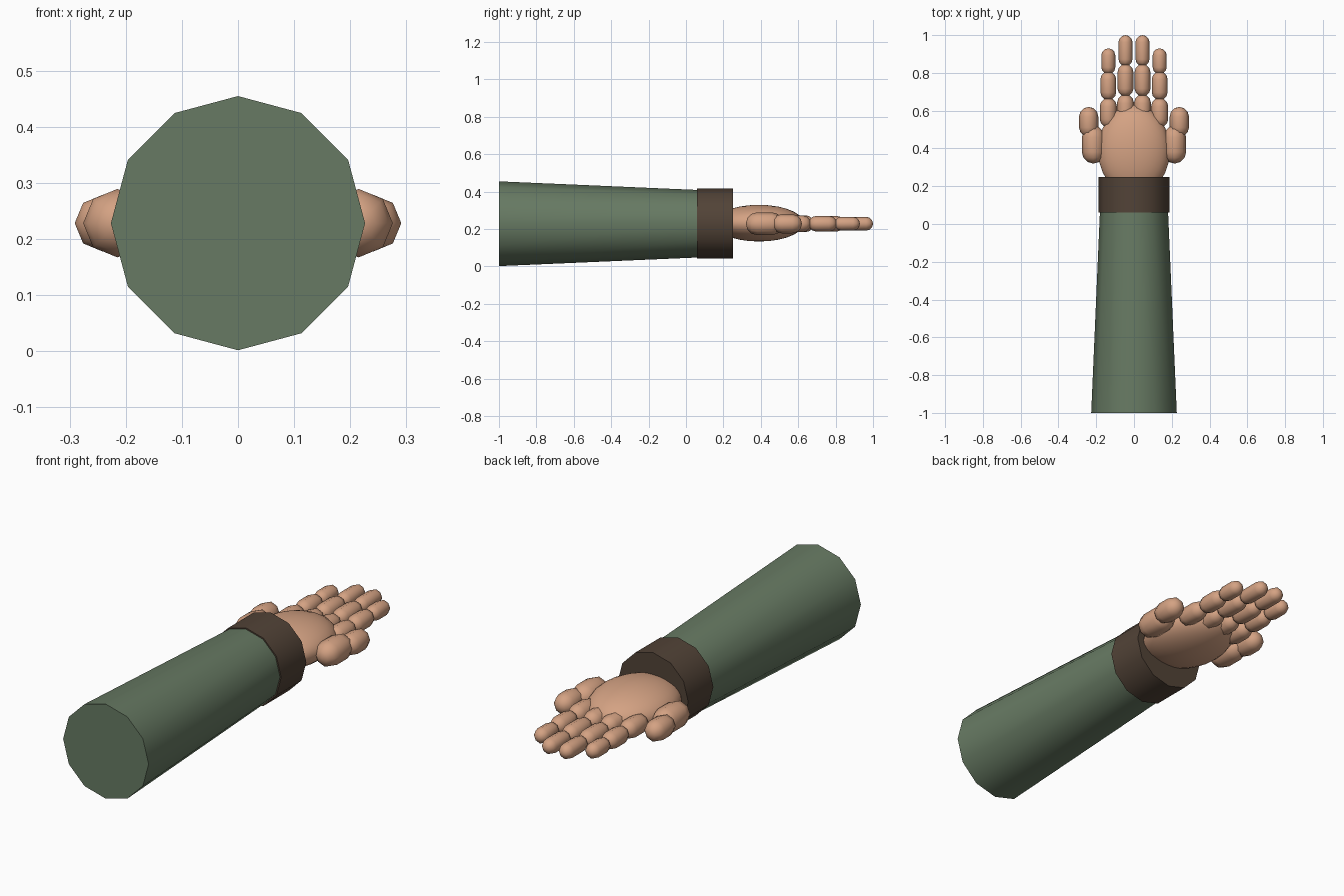
import bpy, bmesh, math
from mathutils import Vector

if "Cube" in bpy.data.objects:
    bpy.data.objects.remove(bpy.data.objects["Cube"])

ZC = 0.228  # height of the arm axis


def material(name, rgb):
    m = bpy.data.materials.new(name)
    lin = [((c / 255 + 0.055) / 1.055) ** 2.4 for c in rgb]
    m.diffuse_color = (*lin, 1)
    m.use_nodes = True
    m.node_tree.nodes["Principled BSDF"].inputs["Base Color"].default_value = m.diffuse_color
    return m


SLEEVE = material("sleeve green", (103, 122, 99))
CUFF = material("cuff brown", (82, 67, 55))
SKIN = material("skin", (212, 162, 131))


def lathe(name, x, profile, sides, mat, angle):
    """Solid of rings (y, radius) around an axis along y; radius 0 makes a pole."""
    bm = bmesh.new()
    rings = []
    for y, r in profile:
        if r < 1e-5:
            rings.append([bm.verts.new((x, y, ZC))])
        else:
            rings.append([bm.verts.new((x + r * math.cos(a), y, ZC + r * math.sin(a)))
                          for a in (2 * math.pi * i / sides for i in range(sides))])
    for a, b in zip(rings, rings[1:]):
        for i in range(sides):
            j = (i + 1) % sides
            quad = [a[i % len(a)], a[j % len(a)], b[j % len(b)], b[i % len(b)]]
            bm.faces.new(list(dict.fromkeys(quad)))
    for end in (rings[0], rings[-1]):
        if len(end) > 1:
            bm.faces.new(end)
    bmesh.ops.recalc_face_normals(bm, faces=bm.faces)
    me = bpy.data.meshes.new(name)
    bm.to_mesh(me)
    bm.free()
    me.materials.append(mat)
    ob = bpy.data.objects.new(name, me)
    bpy.context.collection.objects.link(ob)
    bpy.ops.object.select_all(action='DESELECT')
    ob.select_set(True)
    bpy.context.view_layer.objects.active = ob
    bpy.ops.object.shade_smooth_by_angle(angle=math.radians(angle))
    return ob


def capsule(name, x, y0, y1, r):
    """Eight-sided capsule along y with rounded ends."""
    arc = [math.radians(a) for a in (0, 30, 60, 90)]
    start = [(y0 + r - r * math.cos(a), r * math.sin(a)) for a in arc]
    end = [(y1 - r + r * math.cos(a), r * math.sin(a)) for a in reversed(arc)]
    lathe(name, x, start + end, 8, SKIN, 80)


# Tapered forearm sleeve and its cuff
lathe("forearm_sleeve", 0, [(-1, 0.2265), (0.12, 0.178)], 12, SLEEVE, 40)
lathe("cuff", 0, [(0.06, 0.187), (0.25, 0.187)], 12, CUFF, 40)

# Flattened palm
bpy.ops.mesh.primitive_uv_sphere_add(segments=24, ring_count=14, radius=1,
                                     location=(0, 0.39, ZC + 0.003))
palm = bpy.context.object
palm.name = "palm"
palm.scale = (0.19, 0.24, 0.098)
palm.data.materials.append(SKIN)
bpy.ops.object.shade_smooth()

# Fingers and the two thumbs, mirrored left and right
for side, s in (("left", -1), ("right", 1)):
    for finger, x, spans in (
            ("inner", 0.045, ((0.51, 0.685), (0.675, 0.847), (0.835, 1.0))),
            ("outer", 0.136, ((0.51, 0.668), (0.655, 0.807), (0.793, 0.93)))):
        for part, (y0, y1), r in zip(("base", "middle", "tip"), spans,
                                     (0.045, 0.042, 0.037)):
            capsule(f"{side}_{finger}_finger_{part}", s * x, y0, y1, r)
    capsule(f"{side}_thumb_base", s * 0.215, 0.32, 0.52, 0.061)
    capsule(f"{side}_thumb_tip", s * 0.24, 0.46, 0.62, 0.051)
